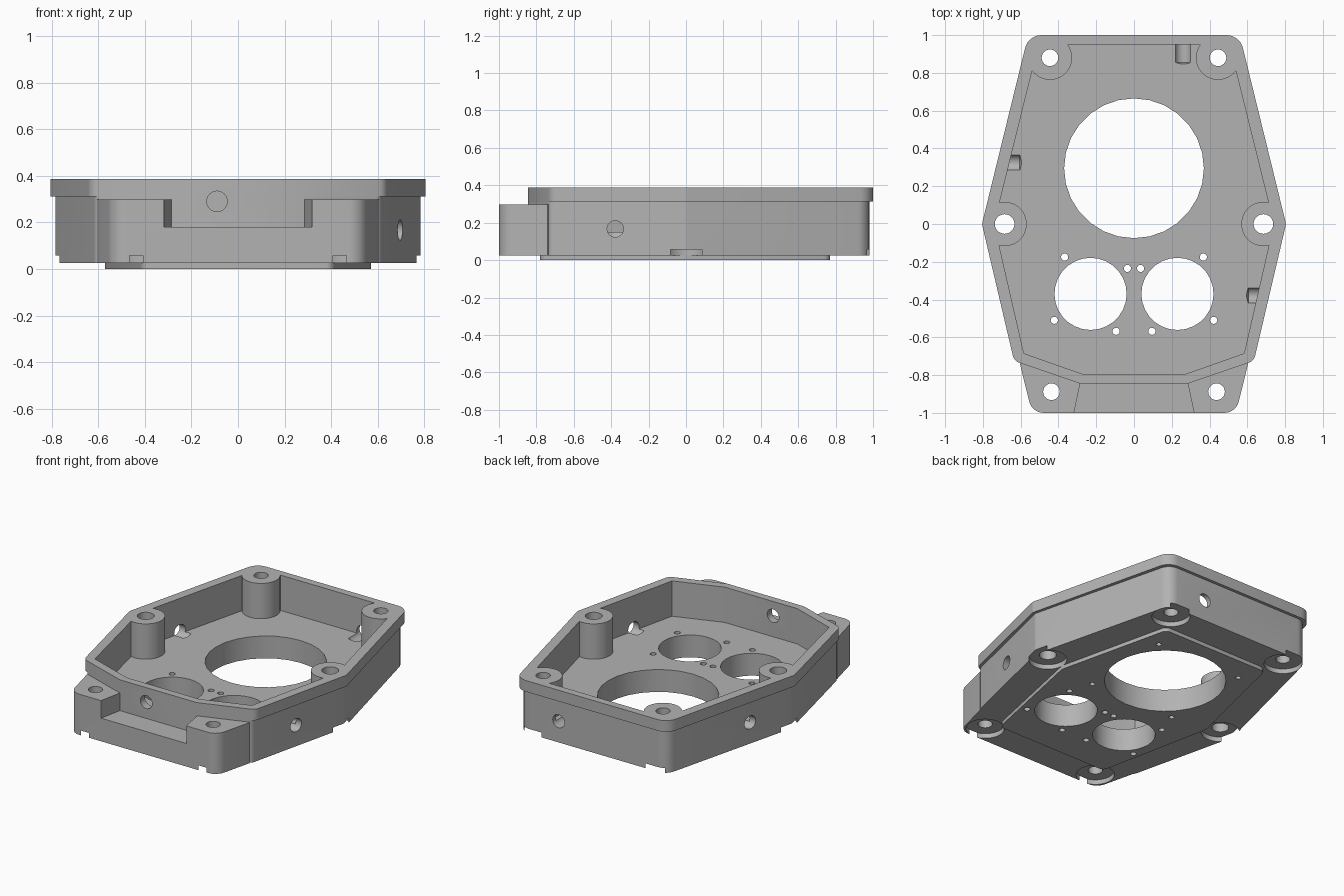
import bpy, bmesh, math
from mathutils import Vector, Matrix

if "Cube" in bpy.data.objects:
    bpy.data.objects.remove(bpy.data.objects["Cube"])

grey = bpy.data.materials.new("cast_grey")
grey.diffuse_color = (0.45, 0.45, 0.45, 1)
grey.use_nodes = True
grey.node_tree.nodes["Principled BSDF"].inputs["Base Color"].default_value = grey.diffuse_color


def rounded(points):
    """Closed outline from (x, y, corner radius), mirrored to the left side."""
    pts = points + [(-x, y, r) for x, y, r in reversed(points)]
    out = []
    for i, (x, y, r) in enumerate(pts):
        p = Vector((x, y))
        if r == 0:
            out.append(p)
            continue
        a = (Vector(pts[i - 1][:2]) - p).normalized()
        b = (Vector(pts[(i + 1) % len(pts)][:2]) - p).normalized()
        half = a.angle(b) / 2
        centre = p + (a + b).normalized() * (r / math.sin(half))
        start = p + a * (r / math.tan(half)) - centre
        end = p + b * (r / math.tan(half)) - centre
        sweep = math.atan2(start.x * end.y - start.y * end.x, start.dot(end))
        for k in range(8):
            t = sweep * k / 7
            out.append(centre + Vector((start.x * math.cos(t) - start.y * math.sin(t),
                                        start.x * math.sin(t) + start.y * math.cos(t))))
    return out


def make(name, bm):
    bmesh.ops.recalc_face_normals(bm, faces=bm.faces)
    mesh = bpy.data.meshes.new(name)
    bm.to_mesh(mesh)
    bm.free()
    ob = bpy.data.objects.new(name, mesh)
    bpy.context.collection.objects.link(ob)
    mesh.materials.append(grey)
    return ob


def prism(name, outline, z0, z1):
    bm = bmesh.new()
    low = [bm.verts.new((p[0], p[1], z0)) for p in outline]
    face = bm.faces.new(low)
    top = bmesh.ops.extrude_face_region(bm, geom=[face])["geom"]
    bmesh.ops.translate(bm, vec=(0, 0, z1 - z0),
                        verts=[v for v in top if isinstance(v, bmesh.types.BMVert)])
    return make(name, bm)


def cylinders(name, items):
    """Separate upright cylinders: (x, y, radius, z0, z1, sides)."""
    bm = bmesh.new()
    for x, y, r, z0, z1, n in items:
        bmesh.ops.create_cone(bm, cap_ends=True, segments=n, radius1=r, radius2=r,
                              depth=z1 - z0,
                              matrix=Matrix.Translation((x, y, (z0 + z1) / 2)))
    return make(name, bm)


def combine(target, tool, operation):
    mod = target.modifiers.new("join", 'BOOLEAN')
    mod.operation = operation
    mod.solver = 'EXACT'
    mod.object = tool
    bpy.context.view_layer.update()
    mesh = bpy.data.meshes.new_from_object(
        target.evaluated_get(bpy.context.evaluated_depsgraph_get()))
    target.modifiers.clear()
    target.data = mesh
    bpy.data.objects.remove(tool)


# Outer housing, overhanging rim and raised base panel
housing = prism("gear_housing", rounded([
    (0.285, -0.845, 0), (0.612, -0.732, 0.04), (0.785, 0, 0.05), (0.54, 0.98, 0.08)]),
    0.025, 0.32)
rim = prism("rim", rounded([
    (0.285, -0.845, 0), (0.635, -0.725, 0.05), (0.805, 0, 0.05), (0.56, 1.0, 0.09)]),
    0.312, 0.387)
panel = prism("base_panel", rounded([
    (0.41, -0.78, 0.04), (0.572, 0, 0.03), (0.39, 0.77, 0.04)]), 0.0, 0.04)

# Front mounting shelf with a notch between its two ears
shelf = prism("front_shelf", rounded([
    (0.54, -1.0, 0.08), (0.604, -0.74, 0), (0.57, -0.70, 0)]), 0.025, 0.298)
notch = prism("notch_cutter", rounded([(0.32, -1.01, 0), (0.282, -0.83, 0)]), 0.18, 0.5)
combine(shelf, notch, 'DIFFERENCE')
for part in (rim, shelf, panel):
    combine(housing, part, 'UNION')

# Hollow interior, leaving round screw bosses standing
back = [(s * 0.445, 0.88) for s in (1, -1)]
side = [(s * 0.685, 0.0) for s in (1, -1)]
front = [(s * 0.437, -0.888) for s in (1, -1)]
cavity = prism("cavity_cutter", rounded([
    (0.27, -0.795, 0), (0.583, -0.685, 0), (0.74, 0, 0), (0.505, 0.95, 0)]), 0.15, 0.5)
bosses = cylinders("boss_keeper", [(x, y, 0.117, 0.1, 0.6, 40) for x, y in back + side])
combine(cavity, bosses, 'DIFFERENCE')
combine(housing, cavity, 'DIFFERENCE')

# Round recesses under the screws
combine(housing, cylinders("recess_cutter", [
    (x, y, 0.116, -0.1, 0.057, 40) for x, y in back + side + front]), 'DIFFERENCE')

# Upright holes: screws, large bore, twin bores and their small fixings
holes = [(x, y, 0.044, -0.2, 0.6, 24) for x, y in back + front]
holes += [(x, y, 0.052, -0.2, 0.6, 24) for x, y in side]
holes.append((0, 0.295, 0.37, -0.2, 0.6, 28))
for s in (1, -1):
    holes.append((s * 0.23, -0.37, 0.191, -0.2, 0.6, 28))
    for x, y in ((0.367, -0.175), (0.035, -0.235), (0.422, -0.51), (0.095, -0.568)):
        holes.append((s * x, y, 0.019, -0.2, 0.6, 16))
    for t in (1, -1):  # blind holes round the large bore
        holes.append((s * 0.315, 0.295 + t * 0.315, 0.017, -0.2, 0.1, 16))
combine(housing, cylinders("hole_cutter", holes), 'DIFFERENCE')

# Cross-drilled holes with conical tips through the four walls
bm = bmesh.new()
for start, tip, z in (((0.9, -0.378), (0.605, -0.378), 0.167),
                      ((-0.9, 0.325), (-0.605, 0.325), 0.167),
                      ((0.26, 1.1), (0.26, 0.855), 0.167),
                      ((-0.09, -1.1), (-0.09, -0.74), 0.29)):
    a, b = Vector((*start, z)), Vector((*tip, z))
    d = b - a
    turn = d.to_track_quat('Z', 'Y').to_matrix().to_4x4()
    new = bmesh.ops.create_cone(bm, cap_ends=True, segments=24, radius1=0.044,
                                radius2=0.044, depth=d.length,
                                matrix=Matrix.Translation((a + b) / 2) @ turn)["verts"]
    end = [f for v in new for f in v.link_faces
           if len(f.verts) > 4 and (f.calc_center_median() - b).length < 0.01][0]
    poke = bmesh.ops.poke(bm, faces=[end])["verts"]
    bmesh.ops.translate(bm, verts=poke, vec=d.normalized() * 0.015)
combine(housing, make("drill_cutter", bm), 'DIFFERENCE')

# Smooth curved walls, crisp edges
bpy.context.view_layer.objects.active = housing
housing.select_set(True)
bpy.ops.object.shade_smooth_by_angle(angle=math.radians(20))
